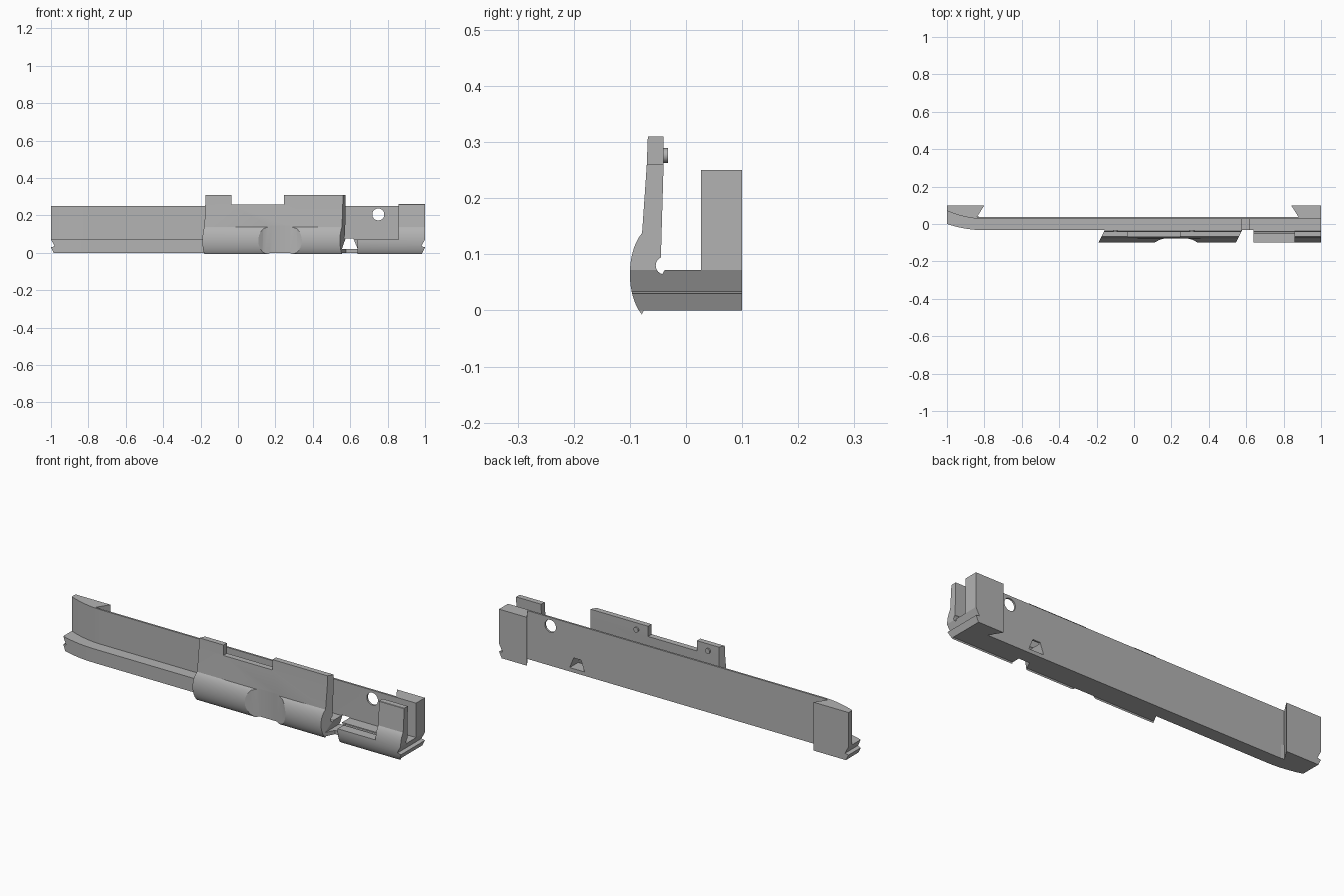
import bpy, bmesh
from math import sin, cos, radians
from mathutils import Vector

old = bpy.data.objects.get("Cube")
if old:
    bpy.data.objects.remove(old)

grey = bpy.data.materials.new("plain grey")
grey.use_nodes = True
grey.diffuse_color = (0.45, 0.45, 0.45, 1)
grey.node_tree.nodes["Principled BSDF"].inputs["Base Color"].default_value = (0.45, 0.45, 0.45, 1)


def prism(name, points, axis, lo, hi, shear=0):
    """Extrude a 2D outline along an axis; shear slants the ends of x prisms with y."""
    place = {"x": lambda a, b, t: (t + shear * (a + 0.07), a, b),
             "y": lambda a, b, t: (a, t, b),
             "z": lambda a, b, t: (a, b, t)}[axis]
    bm = bmesh.new()
    low = [bm.verts.new(place(a, b, lo)) for a, b in points]
    high = [bm.verts.new(place(a, b, hi)) for a, b in points]
    bm.faces.new(low)
    bm.faces.new(high)
    n = len(points)
    for i in range(n):
        j = (i + 1) % n
        bm.faces.new((low[i], low[j], high[j], high[i]))
    bmesh.ops.recalc_face_normals(bm, faces=bm.faces)
    mesh = bpy.data.meshes.new(name)
    bm.to_mesh(mesh)
    bm.free()
    mesh.materials.append(grey)
    obj = bpy.data.objects.new(name, mesh)
    bpy.context.collection.objects.link(obj)
    return obj


def arc(cx, cy, rx, ry, start, end, n=12):
    angles = [radians(start + (end - start) * i / n) for i in range(n + 1)]
    return [(cx + rx * cos(a), cy + ry * sin(a)) for a in angles]


def activate(obj):
    bpy.ops.object.select_all(action="DESELECT")
    obj.select_set(True)
    bpy.context.view_layer.objects.active = obj


def cut(targets, cutter):
    cutter.hide_render = True
    for obj in targets:
        activate(obj)
        mod = obj.modifiers.new("cut", "BOOLEAN")
        mod.operation = "DIFFERENCE"
        mod.solver = "EXACT"
        mod.object = cutter
        bpy.ops.object.modifier_apply(modifier=mod.name)
    bpy.data.objects.remove(cutter)


def box_outline(a0, a1, b0, b1):
    return [(a0, b0), (a1, b0), (a1, b1), (a0, b1)]


def bend(y_end, y_straight, n=8):
    """Plan curve of the swept left end, from the tip to the straight run."""
    return [(-1 + 0.2 * i / n, y_straight + (y_end - y_straight) * (1 - i / n) ** 2)
            for i in range(n + 1)]


# Thin back wall with dovetailed end blocks
wall = prism("back_wall", bend(0.07, 0.027) + [
    (1, 0.027), (1, 0.1), (0.84, 0.1), (0.88, 0.037),
    (-0.84, 0.037), (-0.8, 0.1), (-1, 0.1)], "z", 0, 0.25)

# Low lip running along the foot of the wall
lip = prism("bottom_lip", bend(0, -0.033) + [
    (1, -0.033), (1, 0.032), (-0.8, 0.032), (-1, 0.08)], "z", 0, 0.072)


# Upright front cover with rounded lower bulge and inner relief groove
def cover_outline(top):
    bulge = arc(-0.055, 0.065, 0.045, 0.085, 115, 238, 20)
    groove = arc(-0.038, 0.08, 0.016, 0.016, 270, 115, 10)
    return ([(-0.025, 0), (-0.025, 0.072), (-0.038, 0.072)] + groove[1:]
            + [(-0.04, 0.258), (-0.04, top), (-0.068, top), (-0.07, 0.258)]
            + bulge[1:] + [(-0.075, 0)])


cover = prism("front_cover", cover_outline(0.31), "x", -0.175, 0.56, 0.5)
stub = prism("rear_cover", cover_outline(0.26), "x", 0.64, 1)

# Notch in the cover top, finger flat in its bulge, low ledge on the rear cover
cut([cover], prism("top_notch", box_outline(-0.035, 0.245, 0.257, 0.4), "y", -0.2, 0.2))
cut([cover], prism("finger_flat", [(0.1, -0.13), (0.1, -0.105), (0.135, -0.085),
                                   (0.175, -0.0745), (0.275, -0.0745), (0.315, -0.085),
                                   (0.35, -0.105), (0.35, -0.13)], "z", -0.1, 0.145))
cut([stub], prism("ledge_cut", box_outline(0.6, 0.857, 0.07, 0.4), "y", -0.2, 0.2))

# Round hole and flared channel through the wall
cut([wall], prism("hole_cut", arc(0.75, 0.205, 0.032, 0.032, 0, 348.75, 31), "y", -0.2, 0.2))
cut([wall, lip, cover], prism("channel_cut", [(0.555, 0.02), (0.64, 0.02), (0.617, 0.076),
                                              (0.575, 0.076)], "y", -0.2, 0.2))

# Undercut ridge across both ends
for side in (-1, 1):
    points = [(1.05, 0.072), (1, 0.072), (0.98, 0.034), (1, 0.03), (0.985, 0),
              (0.985, -0.05), (1.05, -0.05)]
    parts = [wall, lip] + ([stub] if side > 0 else [])
    cut(parts, prism("end_cut", [(side * x, z) for x, z in points], "y", -0.3, 0.3))

# Small pegs inside the cover
pegs = [prism(f"cover_peg_{i}", arc(x, 0.276, 0.013, 0.013, 0, 345, 23), "y", -0.045, -0.032)
        for i, x in enumerate((-0.1, 0.31), 1)]

for obj in [wall, lip, cover, stub] + pegs:
    activate(obj)
    bpy.ops.object.shade_smooth_by_angle(angle=radians(25))
